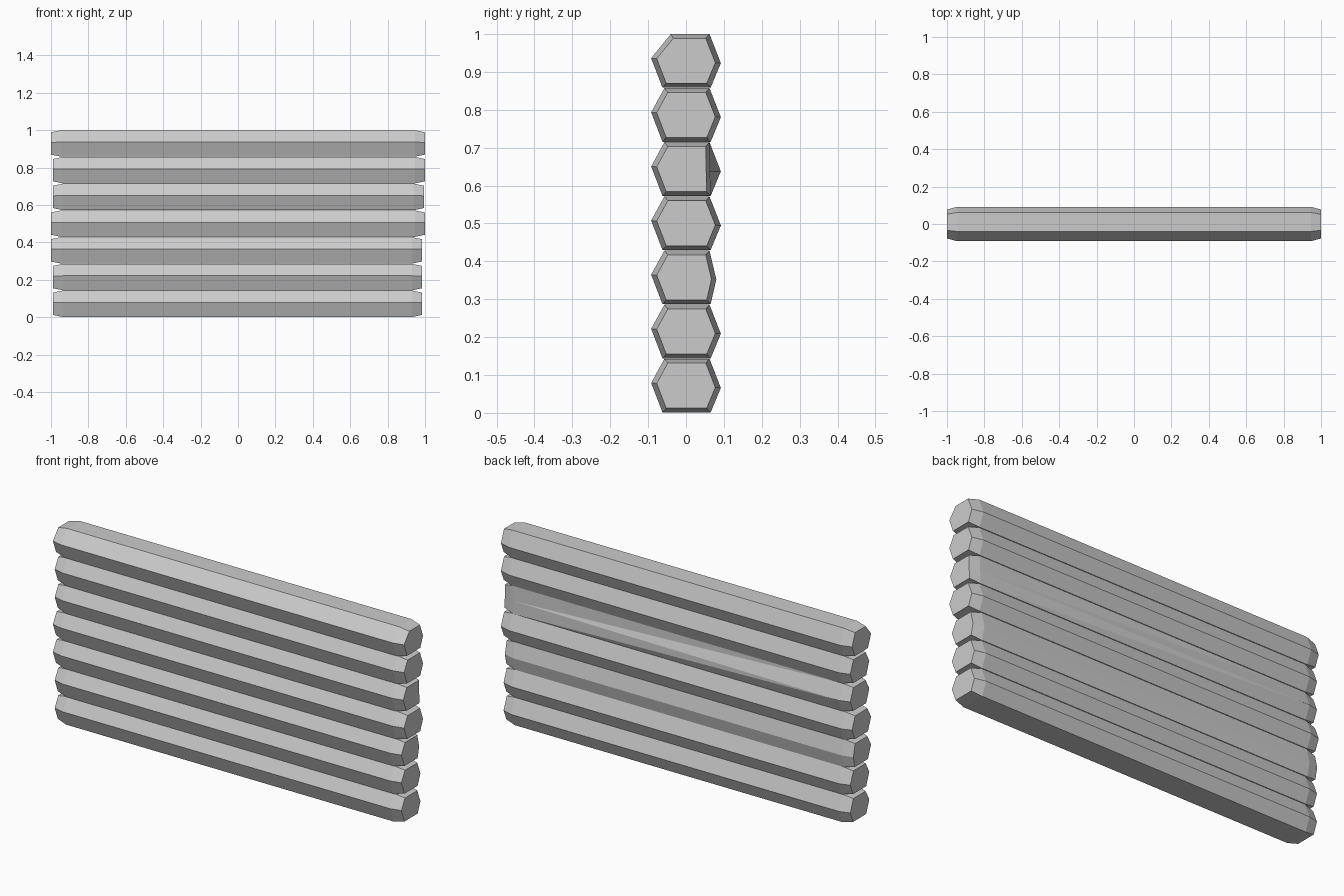
import bpy, bmesh

if "Cube" in bpy.data.objects:
    bpy.data.objects.remove(bpy.data.objects["Cube"])

grey = bpy.data.materials.new("plain grey")
grey.diffuse_color = (0.6, 0.6, 0.6, 1)
grey.use_nodes = True
grey.node_tree.nodes["Principled BSDF"].inputs["Base Color"].default_value = grey.diffuse_color

PITCH = 1 / 7      # height of one log
BEVEL = 0.055      # length of the chamfered ends
INSET = 0.84       # size of the end caps against the body


def profile(back=0.092, top_front=-0.057):
    """Six-sided log section as (y, z), starting at the bottom front."""
    return [(-0.062, 0.001), (0.065, 0.001), (back, 0.066),
            (0.062, PITCH), (top_front, PITCH), (-0.092, 0.079)]


def make_log(name, z0, x_left, x_right, section, flat_end=False):
    bm = bmesh.new()

    def ring(x, scale):
        return [bm.verts.new((x, y * scale, z0 + 0.072 + (z - 0.072) * scale))
                for y, z in section]

    rings = [ring(x_left, INSET), ring(x_left + BEVEL, 1),
             ring(x_right - BEVEL, 1), ring(x_right, INSET)]
    for a, b in zip(rings, rings[1:]):
        for i in range(6):
            j = (i + 1) % 6
            bm.faces.new((a[i], a[j], b[j], b[i]))
    bm.faces.new(rings[0])
    bm.faces.new(rings[-1])
    if flat_end:
        # the back ridge is planed away towards the right end
        bmesh.ops.triangulate(bm, faces=[f for f in bm.faces if len(f.verts) == 4
                                         and (rings[2][2] in f.verts)])
        for r in rings[2:]:
            r[2].co.y = (r[1].co.y + r[3].co.y) / 2
    bmesh.ops.recalc_face_normals(bm, faces=bm.faces)
    mesh = bpy.data.meshes.new(name)
    bm.to_mesh(mesh)
    bm.free()
    mesh.materials.append(grey)
    bpy.context.collection.objects.link(bpy.data.objects.new(name, mesh))


# Stack of seven logs, slightly different in length
ends = [(-0.99, 0.985), (-0.99, 0.985), (-1.0, 0.985), (-1.0, 1.0),
        (-0.99, 0.995), (-0.99, 1.0), (-1.0, 1.0)]
for n, (left, right) in enumerate(ends):
    section = profile(back=0.08 if n == 2 else 0.092,
                      top_front=-0.04 if n == 6 else -0.057)
    make_log(f"wall_log_{n + 1}", n * PITCH, left, right, section, flat_end=(n == 4))
